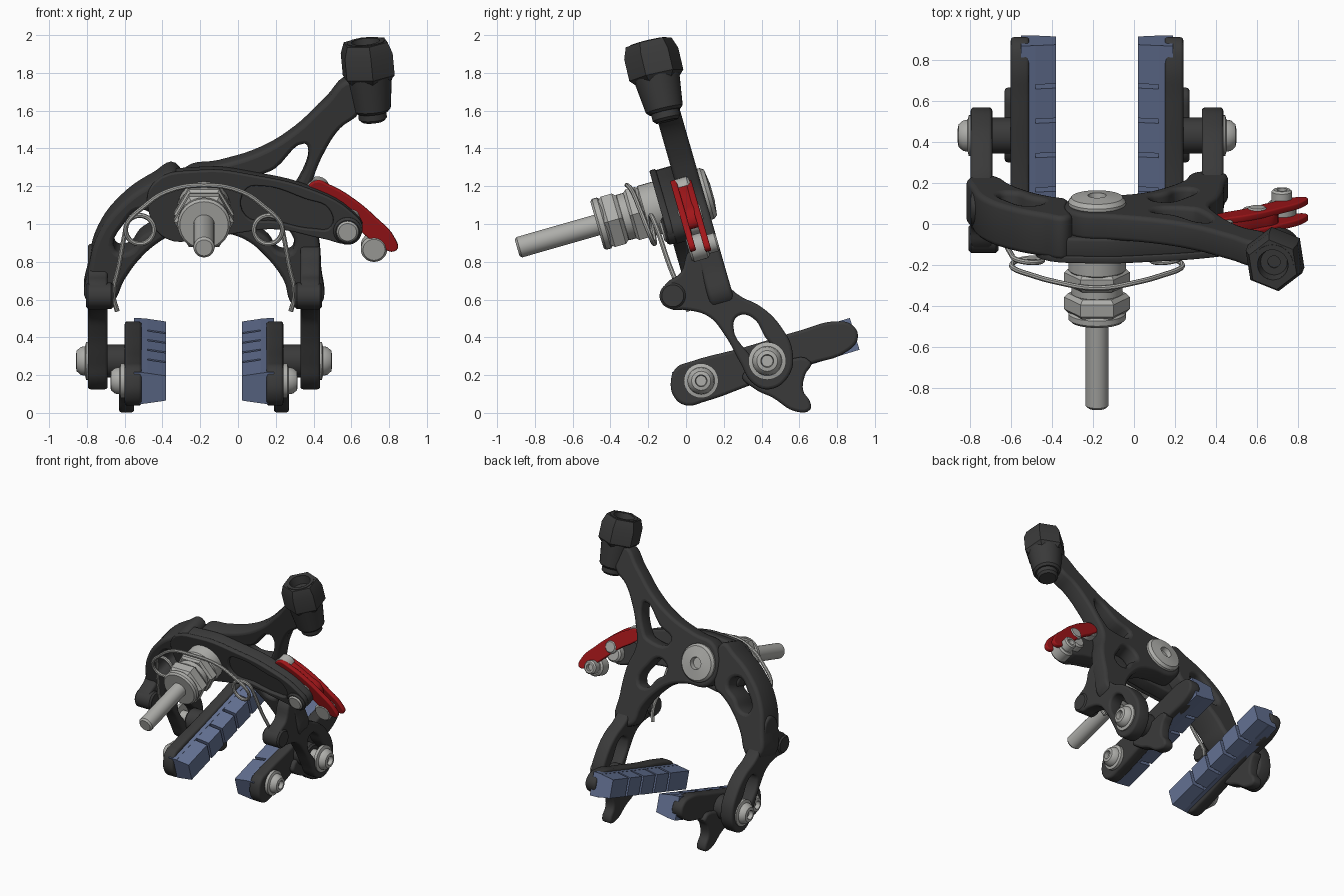
import bpy, bmesh, math
from mathutils import Vector, Matrix

if "Cube" in bpy.data.objects:
    bpy.data.objects.remove(bpy.data.objects["Cube"])

T = math.radians(16)
C, S = math.cos(T), math.sin(T)
MID, PZ = -0.18, 1.13                     # pivot x and z
N = Vector((0, C, S))                     # pivot axis, pointing to the back


def material(name, col):
    m = bpy.data.materials.new(name)
    m.diffuse_color = (*col, 1)
    m.use_nodes = True
    m.node_tree.nodes["Principled BSDF"].inputs["Base Color"].default_value = m.diffuse_color
    return m


DARK = material("dark_metal", (0.042, 0.042, 0.042))
SILVER = material("silver", (0.42, 0.42, 0.40))
RED = material("red", (0.36, 0.008, 0.01))
BLUE = material("pad_blue", (0.125, 0.165, 0.29))


def add(name, mesh, mat, mw=None):
    if mw:
        mesh.transform(mw)
    mesh.materials.clear()
    mesh.materials.append(mat)
    mesh.shade_smooth()
    mesh.set_sharp_from_angle(angle=math.radians(35))
    ob = bpy.data.objects.new(name, mesh)
    bpy.context.collection.objects.link(ob)
    return ob


def curve_mesh(splines, cyclic=True, extrude=0.0, bevel=0.0, flat=True, res=5):
    cu = bpy.data.curves.new("tmp", 'CURVE')
    cu.dimensions = '2D' if flat else '3D'
    cu.resolution_u, cu.bevel_resolution = res, 2
    cu.bevel_depth, cu.extrude = bevel, extrude
    if flat:
        cu.fill_mode, cu.offset = 'BOTH', -bevel
    else:
        cu.use_fill_caps = True
    for pts in splines:
        sp = cu.splines.new('BEZIER')
        sp.bezier_points.add(len(pts) - 1)
        sp.use_cyclic_u = cyclic
        for b, p in zip(sp.bezier_points, pts):
            b.co = (p[0], p[1], p[2] if len(p) > 2 else 0)
            b.handle_left_type = b.handle_right_type = 'AUTO'
    ob = bpy.data.objects.new("tmp", cu)
    bpy.context.collection.objects.link(ob)
    bpy.context.view_layer.update()
    me = bpy.data.meshes.new_from_object(ob.evaluated_get(bpy.context.evaluated_depsgraph_get()))
    bpy.data.objects.remove(ob)
    return me


def arm_plate(name, mat, n0, n1, outline, *holes, bevel=0.016):
    """Outline in front-view (x, z), thickness n0..n1 along the pivot axis."""
    loops = [[(x, (z - PZ - n0 * S) / C) for x, z in l] for l in (outline, *holes)]
    me = curve_mesh(loops, extrude=(n1 - n0) / 2 - bevel, bevel=bevel)
    o = Vector((0, 0, PZ)) + N * (n0 + n1) / 2
    m = Matrix(((1, 0, 0, o.x), (0, -S, -C, o.y), (0, C, -S, o.z), (0, 0, 0, 1)))
    return add(name, me, mat, m)


def side_plate(name, mat, x0, x1, outline, *holes, bevel=0.016):
    """Outline in side-view (y, z), thickness x0..x1."""
    me = curve_mesh((outline, *holes), extrude=abs(x1 - x0) / 2 - bevel, bevel=bevel)
    m = Matrix(((0, 0, 1, (x0 + x1) / 2), (1, 0, 0, 0), (0, 1, 0, 0), (0, 0, 0, 1)))
    return add(name, me, mat, m)


def lathe(name, mat, origin, axis, profile, seg=32):
    """Turned part; profile is (radius, distance along axis)."""
    bm = bmesh.new()
    vs = [bm.verts.new((r, 0, d)) for r, d in profile]
    es = [bm.edges.new(p) for p in zip(vs, vs[1:])]
    bmesh.ops.spin(bm, geom=vs + es, cent=(0, 0, 0), axis=(0, 0, 1),
                   angle=math.tau, steps=seg, use_duplicate=False)
    bmesh.ops.remove_doubles(bm, verts=bm.verts, dist=1e-5)
    bmesh.ops.recalc_face_normals(bm, faces=bm.faces)
    me = bpy.data.meshes.new(name)
    bm.to_mesh(me)
    bm.free()
    m = Matrix.Translation(origin) @ Vector(axis).to_track_quat('Z', 'Y').to_matrix().to_4x4()
    return add(name, me, mat, m)


def rod(name, mat, origin, axis, r, d0, d1, ch=0.012, seg=32):
    return lathe(name, mat, origin, axis, [(0, d0), (r - ch, d0), (r, d0 + ch),
                                           (r, d1 - ch), (r - ch, d1), (0, d1)], seg)


def on_plane(x, z, n=0.0):
    """World point at front-view (x, z) on the arm plane offset n."""
    h = (z - PZ - n * S) / C
    return Vector((x, n * C - h * S, z))


# front arm: thick left half, thin right half with raised rim
arm_plate("left_arm", DARK, -0.13, 0.09,
          [(-0.33, 1.27), (-0.45, 1.22), (-0.62, 1.10), (-0.74, 0.94), (-0.79, 0.76), (-0.80, 0.58),
           (-0.72, 0.54), (-0.66, 0.58), (-0.60, 0.70), (-0.50, 0.83), (-0.40, 0.91), (-0.33, 0.95),
           (-0.32, 1.10)],
          [(-0.65, 0.86), (-0.60, 1.0), (-0.51, 1.07), (-0.44, 1.0), (-0.52, 0.92), (-0.58, 0.85)], bevel=0.025)
reach = [(-0.45, 1.21), (-0.2, 1.28), (0.1, 1.25), (0.38, 1.18), (0.6, 1.06), (0.66, 0.97), (0.6, 0.9),
         (0.45, 0.92), (0.2, 0.97), (0.0, 0.95), (-0.18, 0.92), (-0.38, 0.92), (-0.47, 1.05)]
arm_plate("front_arm", DARK, -0.12, -0.02, reach)
arm_plate("front_arm_rim", DARK, -0.145, -0.11, reach,
          [(0.04, 1.04), (0.04, 1.18), (0.12, 1.2), (0.36, 1.13), (0.48, 1.08), (0.49, 0.98), (0.4, 0.97),
           (0.2, 1.01)], bevel=0.008)

# rear arm with cable branch and strut
arm_plate("rear_arm", DARK, -0.03, 0.10,
          [(0.43, 0.56), (0.44, 0.75), (0.42, 0.95), (0.37, 1.12), (0.40, 1.24), (0.46, 1.38), (0.54, 1.5),
           (0.64, 1.58), (0.68, 1.70), (0.60, 1.76), (0.46, 1.64), (0.30, 1.49), (0.12, 1.38), (-0.1, 1.31),
           (-0.28, 1.27), (-0.34, 1.13), (-0.28, 0.98), (-0.08, 0.95), (0.04, 0.91), (0.14, 0.83),
           (0.24, 0.70), (0.30, 0.56)],
          [(0.09, 1.21), (0.2, 1.29), (0.35, 1.42), (0.37, 1.40), (0.32, 1.22), (0.28, 1.18)],
          [(0.29, 0.86), (0.24, 1.0), (0.15, 1.07), (0.08, 1.0), (0.16, 0.92), (0.22, 0.85)], bevel=0.022)

# pivot stud, nuts, washers and rear bolt head
P = Vector((MID, 0, PZ))
rod("pivot_stud", SILVER, P, N, 0.056, -0.93, 0.1)
rod("stud_nut_collar", SILVER, P, N, 0.14, -0.49, -0.44)
rod("stud_nut", SILVER, P, N, 0.16, -0.45, -0.35, 0.02, 6)
rod("stud_washer", SILVER, P, N, 0.125, -0.36, -0.29)
rod("lock_nut", SILVER, P, N, 0.16, -0.31, -0.23, 0.015, 6)
rod("spring_seat", SILVER, P, N, 0.14, -0.24, -0.13)
lathe("pivot_bolt_head", SILVER, P, N, [(0, 0.08), (0.14, 0.08), (0.14, 0.115), (0.125, 0.135),
                                        (0.045, 0.145), (0.04, 0.11), (0, 0.11)])

# return spring: one wire, mirrored about the pivot
half = [(-0.64, 0.54, -0.15), (-0.66, 0.62, -0.16), (-0.63, 0.78, -0.18)]
for i in range(14):
    a = math.radians(180 - 30 * i)
    half.append((-0.52 + 0.075 * math.cos(a), 0.97 + 0.075 * math.sin(a), -0.19 - 0.004 * i))
half += [(-0.50, 1.09, -0.25), (-0.38, 1.17, -0.26)]
half = [on_plane(x, z, n) for x, z, n in half]
wire = half + [on_plane(MID, 1.205, -0.28)] + [Vector((2 * MID - p.x, p.y, p.z)) for p in reversed(half)]
add("return_spring", curve_mesh([wire], False, 0, 0.013, False, 4), SILVER)

# cable adjuster
base = Vector((0.715, -0.10, 1.545))
axis = Vector((0.675, -0.20, 1.97)) - base
rod("adjuster_tip", DARK, base, axis, 0.075, 0, 0.1, 0.015)
lathe("adjuster_barrel", DARK, base, axis, [(0, 0.05), (0.085, 0.05), (0.1, 0.065), (0.125, 0.26), (0, 0.26)])
lathe("adjuster_cap", DARK, base, axis, [(0, 0.22), (0.12, 0.22), (0.148, 0.25), (0.148, 0.37), (0.125, 0.43),
                                         (0.085, 0.43), (0.085, 0.36), (0, 0.36)], 6)
lathe("adjuster_liner", DARK, base, axis, [(0.1, 0.425), (0.1, 0.434), (0.075, 0.434), (0.065, 0.37),
                                           (0.03, 0.37), (0.03, 0.3), (0, 0.3)])

# quick-release lever: core with two cheeks forming a fork
cheek = [(0.37, 1.18), (0.41, 1.225), (0.49, 1.2), (0.61, 1.13), (0.73, 1.03), (0.83, 0.92), (0.84, 0.86),
         (0.76, 0.87), (0.66, 0.95), (0.53, 1.06), (0.42, 1.13)]
arm_plate("lever_front_cheek", RED, -0.055, -0.022, cheek, bevel=0.008)
arm_plate("lever_rear_cheek", RED, 0.022, 0.055, cheek, bevel=0.008)
arm_plate("lever_core", RED, -0.03, 0.03,
          [(0.39, 1.18), (0.42, 1.21), (0.49, 1.185), (0.61, 1.11), (0.70, 1.03), (0.68, 0.97), (0.54, 1.07),
           (0.43, 1.14)], bevel=0.008)
rod("lever_pin", SILVER, on_plane(0.42, 1.18), N, 0.065, -0.045, 0.045)
rod("lever_pivot", SILVER, on_plane(0.60, 1.05), N, 0.05, -0.06, 0.062)
rod("arm_end_pin_collar", DARK, on_plane(0.58, 0.97, -0.12), N, 0.075, -0.04, 0.02)
rod("arm_end_pin", SILVER, on_plane(0.58, 0.97, -0.12), N, 0.06, -0.05, 0.16)
rod("cable_clamp", SILVER, on_plane(0.72, 0.88), N, 0.07, -0.06, 0.04)
lathe("cable_clamp_bolt", SILVER, on_plane(0.72, 0.88), N, [(0, 0.03), (0.05, 0.03), (0.05, 0.09), (0.04, 0.1),
                                                            (0.025, 0.1), (0.025, 0.07), (0, 0.07)])

# lower arms, pad holders and pads, mirrored about the pivot
A = math.radians(17)
BOLT = [(0, -0.01), (0.1, -0.01), (0.1, 0.012), (0.078, 0.018), (0.074, 0.04), (0.055, 0.062), (0.034, 0.066),
        (0.03, 0.035), (0, 0.035)]


def pad_block(name, side, s0, s1, d0, d1, h0, h1, taper=0.0):
    """Tapered block from face d0 (half height h0) to base d1 (half height h1)."""
    bm = bmesh.new()
    vs = []
    for d, h, t in ((d0, h0, taper), (d1, h1, 0)):
        for s, v in ((s0 + t, -h), (s1 - t, -h), (s1 - t, h), (s0 + t, h)):
            vs.append(bm.verts.new((MID + side * d, 0.08 + s * math.cos(A) - v * math.sin(A),
                                    0.17 + s * math.sin(A) + v * math.cos(A))))
    bmesh.ops.convex_hull(bm, input=vs)
    bmesh.ops.recalc_face_normals(bm, faces=bm.faces)
    me = bpy.data.meshes.new(name)
    bm.to_mesh(me)
    bm.free()
    add(name, me, BLUE)


for side, tag in ((1, "right"), (-1, "left")):
    X = lambda d: MID + side * d
    out = (side, 0, 0)
    side_plate(tag + "_lower_arm", DARK, X(0.51), X(0.615),
               [(0.02, 0.86), (0.11, 0.89), (0.19, 0.72), (0.27, 0.63), (0.40, 0.56), (0.50, 0.46), (0.565, 0.32),
                (0.54, 0.19), (0.44, 0.125), (0.35, 0.16), (0.29, 0.26), (0.20, 0.42), (0.12, 0.51), (0.0, 0.545),
                (-0.08, 0.55), (-0.135, 0.62), (-0.10, 0.69), (-0.03, 0.74)],
               [(0.25, 0.46), (0.28, 0.515), (0.35, 0.505), (0.42, 0.40), (0.50, 0.27), (0.42, 0.2), (0.35, 0.29)])
    rod(tag + "_spring_boss", DARK, (X(0.55), -0.07, 0.62), out, 0.07, -0.07, 0.075)
    rod(tag + "_pad_spacer", DARK, (X(0.42), 0.43, 0.275), out, 0.088, -0.04, 0.11)
    rod(tag + "_pad_stud", SILVER, (X(0.5), 0.43, 0.275), out, 0.05, -0.02, 0.12)
    lathe(tag + "_pad_bolt", SILVER, (X(0.612), 0.43, 0.275), out, BOLT)
    lathe(tag + "_pad_screw", SILVER, (X(0.43), 0.08, 0.17), out, [(r * 0.92, d) for r, d in BOLT])
    side_plate(tag + "_pad_holder", DARK, X(0.33), X(0.42),
               [(-0.08, 0.17), (-0.05, 0.24), (0.02, 0.27), (0.3, 0.345), (0.6, 0.435), (0.8, 0.485), (0.88, 0.465),
                (0.91, 0.40), (0.86, 0.33), (0.65, 0.255), (0.35, 0.15), (0.1, 0.06), (0.0, 0.04), (-0.06, 0.08)])
    side_plate(tag + "_wheel_guide", DARK, X(0.37), X(0.45),
               [(0.3, 0.2), (0.36, 0.13), (0.46, 0.08), (0.58, 0.008), (0.655, 0.015), (0.66, 0.05), (0.62, 0.12),
                (0.63, 0.2), (0.66, 0.27), (0.5, 0.27)])
    pad_block(tag + "_pad_base", side, -0.135, 0.85, 0.30, 0.37, 0.085, 0.088)
    cuts = [-0.135, 0.115, 0.29, 0.465, 0.64, 0.85]
    for i in range(5):
        pad_block(f"{tag}_pad_block_{i + 1}", side, cuts[i] + 0.011 * (i > 0), cuts[i + 1] - 0.011 * (i < 4),
                  0.20, 0.31, 0.068, 0.085, 0.0)
